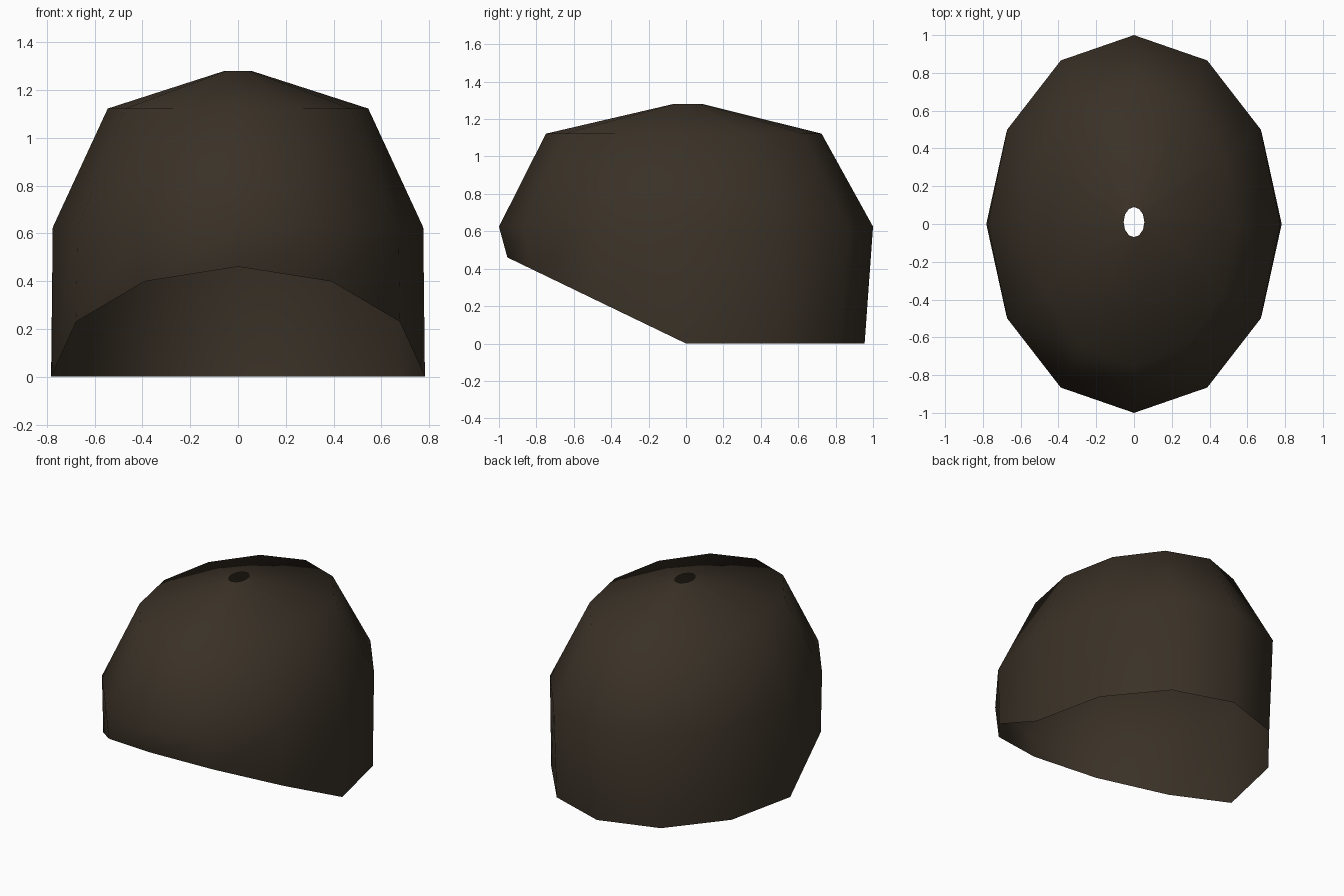
import bpy
import bmesh
import math

cube = bpy.data.objects.get("Cube")
if cube:
    bpy.data.objects.remove(cube, do_unlink=True)

SIDES = 12
FRONT_SLOPE = 0.482  # rise of the lower rim towards the front

# Single dark brown colour
brown = bpy.data.materials.new("dark_brown")
brown.use_nodes = True
colour = (0.042, 0.031, 0.020, 1)
brown.diffuse_color = colour
shader = brown.node_tree.nodes["Principled BSDF"]
shader.inputs["Base Color"].default_value = colour
shader.inputs["Roughness"].default_value = 0.9

bm = bmesh.new()


def ring(rx, ry, z, cy=0.0, slanted=False):
    """Oval ring of vertices; a slanted ring rises over its front half."""
    verts = []
    for i in range(SIDES):
        a = math.tau * i / SIDES
        x, y = rx * math.cos(a), cy + ry * math.sin(a)
        height = max(0.0, -y) * FRONT_SLOPE if slanted else z
        verts.append(bm.verts.new((x, y, height)))
    return verts


# Open shell: slanted rim, widest band, shoulder, small crown opening
rings = [
    ring(0.782, 0.955, 0, slanted=True),
    ring(0.775, 1.0, 0.625),
    ring(0.545, 0.737, 1.122, cy=-0.012),
    ring(0.055, 0.08, 1.28, cy=0.01),
]
for low, high in zip(rings, rings[1:]):
    for i in range(SIDES):
        j = (i + 1) % SIDES
        bm.faces.new((low[i], low[j], high[j], high[i])).smooth = True

mesh = bpy.data.meshes.new("cap_shell")
bm.to_mesh(mesh)
bm.free()
mesh.materials.append(brown)
shell = bpy.data.objects.new("cap_shell", mesh)
bpy.context.collection.objects.link(shell)
